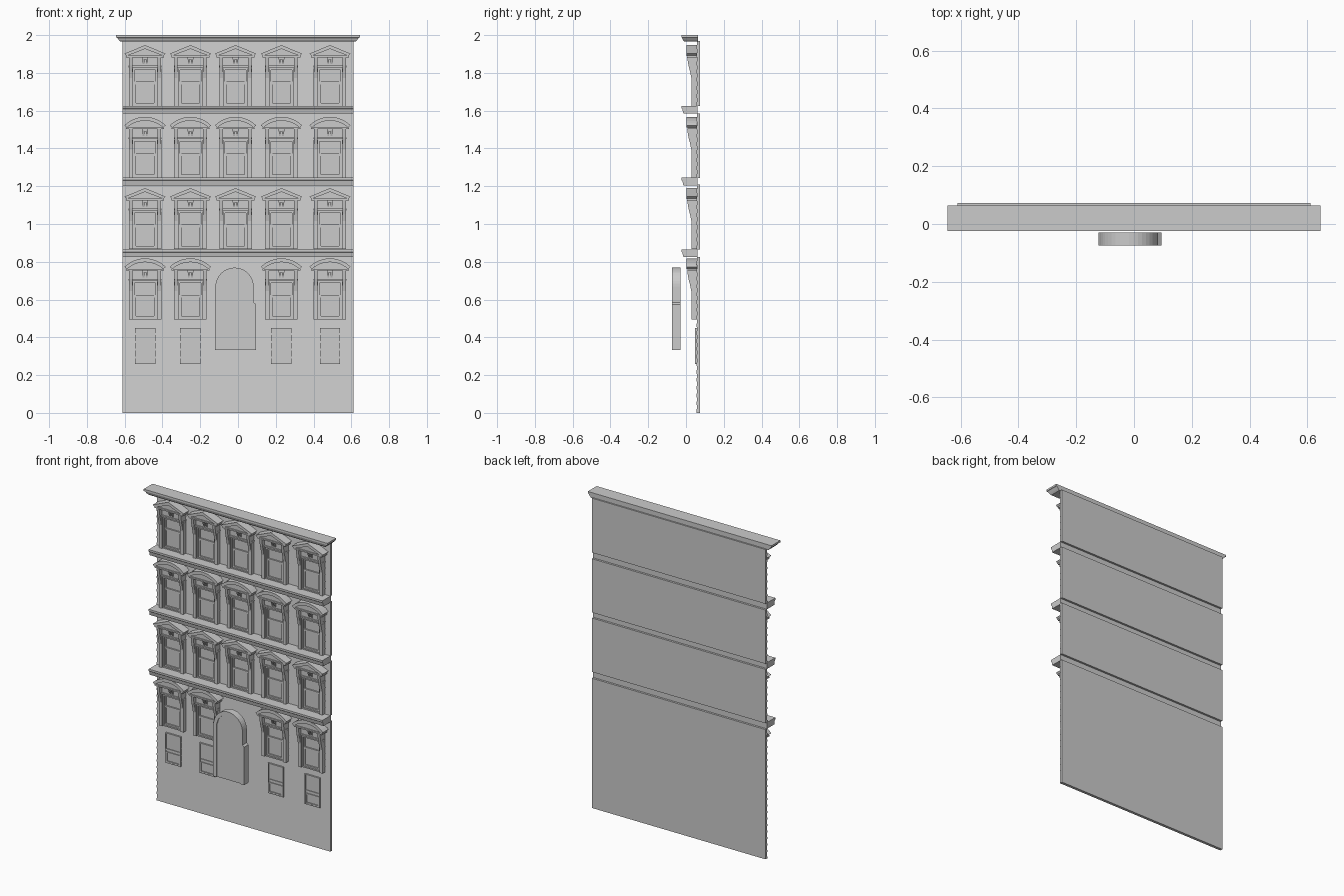
import bpy, bmesh
from math import sin, cos, pi, asin

if "Cube" in bpy.data.objects:
    bpy.data.objects.remove(bpy.data.objects["Cube"])

COLS = [-0.492, -0.252, -0.013, 0.23, 0.487]
WALL_Y, BACK_Y, HALF = 0.058, 0.073, 0.611


def prism(bm, pts, a, b, axis='y'):
    """Extrude a profile: (x, z) along y, or (y, z) along x."""
    def put(p, t):
        return (p[0], t, p[1]) if axis == 'y' else (t, p[0], p[1])
    va = [bm.verts.new(put(p, a)) for p in pts]
    vb = [bm.verts.new(put(p, b)) for p in pts]
    n = len(pts)
    bm.faces.new(va)
    bm.faces.new(vb[::-1])
    for i in range(n):
        bm.faces.new((va[i], vb[i], vb[(i + 1) % n], va[(i + 1) % n]))


def box(bm, x0, x1, y0, y1, z0, z1):
    prism(bm, [(x0, z0), (x1, z0), (x1, z1), (x0, z1)], y0, y1)


def frame(bm, hw, t, y0, y1, z0, z1):
    """Rectangular picture frame, t wide, centred on x = 0."""
    box(bm, -hw, -hw + t, y0, y1, z0, z1)
    box(bm, hw - t, hw, y0, y1, z0, z1)
    box(bm, -hw + t, hw - t, y0, y1, z0, z0 + t)
    box(bm, -hw + t, hw - t, y0, y1, z1 - t, z1)


def mesh(bm, name):
    bmesh.ops.recalc_face_normals(bm, faces=bm.faces[:])
    me = bpy.data.meshes.new(name)
    bm.to_mesh(me)
    bm.free()
    return me


def place(me, name, loc=(0, 0, 0)):
    ob = bpy.data.objects.new(name, me)
    ob.location = loc
    bpy.context.collection.objects.link(ob)
    return ob


# Clapboard wall storeys, with slots behind the belt courses
def wall(name, z0, z1):
    bm = bmesh.new()
    n = round((z1 - z0) / 0.041)
    h = (z1 - z0) / n
    pts = [(BACK_Y, z1), (BACK_Y, z0)]
    for i in range(n):
        z = z0 + i * h
        pts += [(WALL_Y - 0.003, z), (WALL_Y + 0.001, z + h)]
    prism(bm, pts, -HALF, HALF, 'x')
    place(mesh(bm, name), name)


for i, (z0, z1) in enumerate([(0, 0.825), (0.865, 1.208), (1.243, 1.585), (1.624, 1.97)]):
    wall(f"wall_storey_{i + 1}", z0, z1)

# Belt courses between storeys
for i, z in enumerate([0.865, 1.245, 1.625]):
    bm = bmesh.new()
    prism(bm, [(0.06, z), (-0.025, z), (-0.025, z - 0.012), (-0.019, z - 0.018),
               (-0.014, z - 0.04), (0.06, z - 0.04)], -HALF, HALF, 'x')
    place(mesh(bm, "belt_course"), f"belt_course_{i + 1}")

# Top cornice: stacked rings tapering toward the bottom
bm = bmesh.new()
rings = []
for z, hx, y in [(1.965, 0.622, -0.01), (1.973, 0.63, -0.016), (1.986, 0.64, -0.021),
                 (1.988, 0.646, -0.025), (2.0, 0.646, -0.025)]:
    rings.append([bm.verts.new(c) for c in
                  [(-hx, y, z), (hx, y, z), (hx, 0.064, z), (-hx, 0.064, z)]])
for r, s in zip(rings, rings[1:]):
    for k in range(4):
        bm.faces.new((r[k], r[(k + 1) % 4], s[(k + 1) % 4], s[k]))
bm.faces.new(rings[0][::-1])
bm.faces.new(rings[-1])
place(mesh(bm, "top_cornice"), "top_cornice")


# Window with surround, consoles and a pointed or curved hood
def hood_curve(hw, z_end, rise, arched):
    if not arched:
        return [(-hw, z_end), (0, z_end + rise), (hw, z_end)]
    r = (hw * hw + rise * rise) / (2 * rise)
    a = asin(hw / r)
    return [(r * sin(-a + 2 * a * i / 12), z_end + rise - r + r * cos(-a + 2 * a * i / 12))
            for i in range(13)]


def window_mesh(arched):
    bm = bmesh.new()
    yb = WALL_Y + 0.004
    # hood: tympanum, raking moulding, base moulding
    outer = hood_curve(0.109, 0.278, 0.045, arched)
    inner = hood_curve(0.096, 0.266, 0.037, arched)
    prism(bm, inner, 0.016, yb)
    for i in range(len(outer) - 1):
        prism(bm, [outer[i], outer[i + 1], inner[i + 1], inner[i]], 0.002, yb)
    box(bm, -0.1, 0.1, 0.008, yb, 0.258, 0.267)
    # frieze, lintel and central bracket
    box(bm, -0.085, 0.085, 0.034, yb, 0.2, 0.26)
    box(bm, -0.087, 0.087, 0.026, yb, 0.205, 0.214)
    box(bm, -0.016, 0.016, 0.024, yb, 0.247, 0.258)
    for s in (-1, 1):
        x0, x1 = sorted((s * 0.004, s * 0.013))
        prism(bm, [(0.02, 0.25), (0.034, 0.25), (0.034, 0.222), (0.029, 0.222)], x0, x1, 'x')
        # scroll console and pilaster
        x0, x1 = sorted((s * 0.067, s * 0.085))
        prism(bm, [(0.006, 0.26), (yb, 0.26), (yb, 0.15), (0.028, 0.15),
                   (0.021, 0.185), (0.013, 0.215), (0.009, 0.24)], x0, x1, 'x')
        x0, x1 = sorted((s * 0.064, s * 0.086))
        box(bm, x0, x1, 0.03, yb, 0, 0.2)
    # casing, sashes and panes
    frame(bm, 0.064, 0.008, 0.038, yb, 0, 0.2)
    frame(bm, 0.056, 0.008, 0.047, yb, 0.115, 0.192)
    frame(bm, 0.056, 0.009, 0.043, yb, 0.008, 0.13)
    box(bm, -0.056, 0.056, 0.052, yb, 0.008, 0.192)
    return mesh(bm, "window")


pointed, arched = window_mesh(False), window_mesh(True)
for r, z in enumerate([0.495, 0.867, 1.244, 1.624]):
    for c, x in enumerate(COLS):
        if not (r == 0 and c == 2):
            place(pointed if r % 2 else arched, f"window_{r + 1}_{c + 1}", (x, 0, z))

# Plain basement windows
bm = bmesh.new()
frame(bm, 0.054, 0.006, 0.048, 0.064, 0.26, 0.45)
box(bm, -0.05, 0.05, 0.054, 0.064, 0.262, 0.448)
frame(bm, 0.048, 0.007, 0.049, 0.06, 0.266, 0.33)
box(bm, -0.048, 0.048, 0.05, 0.06, 0.338, 0.35)
basement = mesh(bm, "basement_window")
for c in (0, 1, 3, 4):
    place(basement, f"basement_window_{c + 1}", (COLS[c], 0, 0))


# Arched entrance standing forward of the wall
def arch(rad, right, bottom=0.334, zc=0.668, cx=-0.018, step=None):
    pts = [(cx - rad - 0.004, bottom), (cx - rad - 0.004, zc)]
    pts += [(cx - rad * cos(pi * i / 20), zc + rad * sin(pi * i / 20)) for i in range(1, 20)]
    return pts + [(cx + rad, zc), (cx + rad, 0.585), (right, 0.575), (right, bottom)]


bm = bmesh.new()
out, inn = arch(0.101, 0.095), arch(0.078, 0.07)
for i in range(len(out) - 1):
    prism(bm, [out[i], out[i + 1], inn[i + 1], inn[i]], -0.074, -0.03)
bmesh.ops.remove_doubles(bm, verts=bm.verts[:], dist=1e-5)
# drop the internal faces between neighbouring arch blocks
bmesh.ops.delete(bm, geom=[f for f in bm.faces if all(len(e.link_faces) > 2 for e in f.edges)
                           and abs(f.normal.y) < 0.5], context='FACES_ONLY')
place(mesh(bm, "door_surround"), "door_surround")
bm = bmesh.new()
prism(bm, inn, -0.068, -0.031)
place(mesh(bm, "door_panel"), "door_panel")
